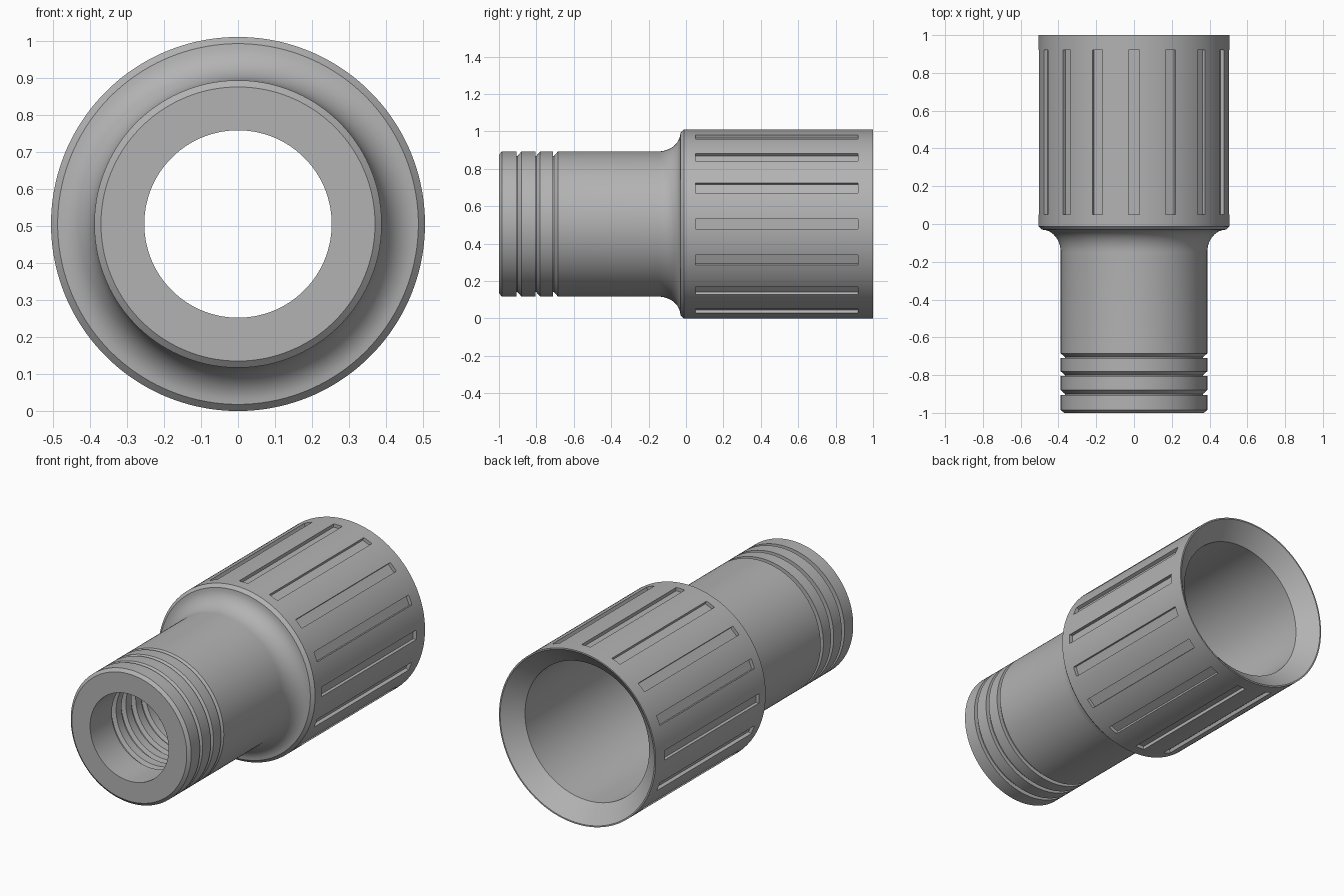
import bpy
import bmesh
from math import sin, cos, pi
from mathutils import Matrix

if "Cube" in bpy.data.objects:
    bpy.data.objects.remove(bpy.data.objects["Cube"], do_unlink=True)

AXIS_Z = 0.505
SEGMENTS = 128
SLOTS = 16

grey = bpy.data.materials.new("plain grey")
grey.use_nodes = True
grey.diffuse_color = (0.45, 0.45, 0.45, 1)
grey.node_tree.nodes["Principled BSDF"].inputs["Base Color"].default_value = grey.diffuse_color


def make_object(name, bm):
    bmesh.ops.recalc_face_normals(bm, faces=bm.faces)
    mesh = bpy.data.meshes.new(name)
    bm.to_mesh(mesh)
    bm.free()
    mesh.materials.append(grey)
    obj = bpy.data.objects.new(name, mesh)
    bpy.context.collection.objects.link(obj)
    return obj


def lathe(name, profile):
    """Spin a closed (y, radius) profile about the fitting's long axis."""
    bm = bmesh.new()
    rings = []
    for y, r in profile:
        angles = [2 * pi * (i + 0.5) / SEGMENTS for i in range(SEGMENTS)]
        rings.append([bm.verts.new((r * sin(a), y, AXIS_Z + r * cos(a))) for a in angles])
    for a, b in zip(rings, rings[1:] + rings[:1]):
        for i in range(SEGMENTS):
            j = (i + 1) % SEGMENTS
            bm.faces.new((a[i], a[j], b[j], b[i]))
    return make_object(name, bm)


# Outer wall: chamfered spigot end with three seal grooves
profile = [(-1, 0.253), (-1, 0.37), (-0.985, 0.388)]
for y in (-0.905, -0.805, -0.71):
    profile += [(y, 0.388), (y, 0.365), (y + 0.005, 0.365), (y + 0.025, 0.388)]

# Concave flare up to the grip sleeve
for i in range(11):
    t = i / 10 * pi / 2
    profile.append((-0.15 + 0.12 * sin(t), 0.388 + 0.099 * (1 - cos(t))))

# Grip sleeve and tapered socket mouth
profile += [(-0.012, 0.505), (1, 0.505), (1, 0.497), (0.91, 0.40)]

# Socket bore, rounded down to the narrow bore
for i in range(9):
    t = i / 8 * pi / 2
    profile.append((-0.02 - 0.14 * sin(t), 0.26 + 0.14 * cos(t)))

# Ringed narrow bore
profile.append((-0.3, 0.253))
for i in range(5):
    y = -0.4 - 0.09 * i
    profile += [(y, 0.253), (y - 0.01, 0.275), (y - 0.03, 0.275), (y - 0.04, 0.253)]

body = lathe("hose_connector_body", profile)

# Grip slots around the sleeve
bm = bmesh.new()
for i in range(SLOTS):
    turn = Matrix.Translation((0, 0, AXIS_Z)) @ Matrix.Rotation(2 * pi * i / SLOTS, 4, "Y")
    place = Matrix.Translation((0, 0.485, 0.525)) @ Matrix.Diagonal((0.056, 0.87, 0.08, 1))
    bmesh.ops.create_cube(bm, size=1, matrix=turn @ place)
cutter = make_object("grip_slot_cutter", bm)
cutter.hide_render = True

bpy.ops.object.select_all(action="DESELECT")
bpy.context.view_layer.objects.active = body
body.select_set(True)
cut = body.modifiers.new("grip slots", "BOOLEAN")
cut.operation = "DIFFERENCE"
cut.solver = "EXACT"
cut.object = cutter
bpy.ops.object.modifier_apply(modifier=cut.name)
bpy.data.objects.remove(cutter, do_unlink=True)
bpy.ops.object.shade_smooth_by_angle(angle=pi / 7)
